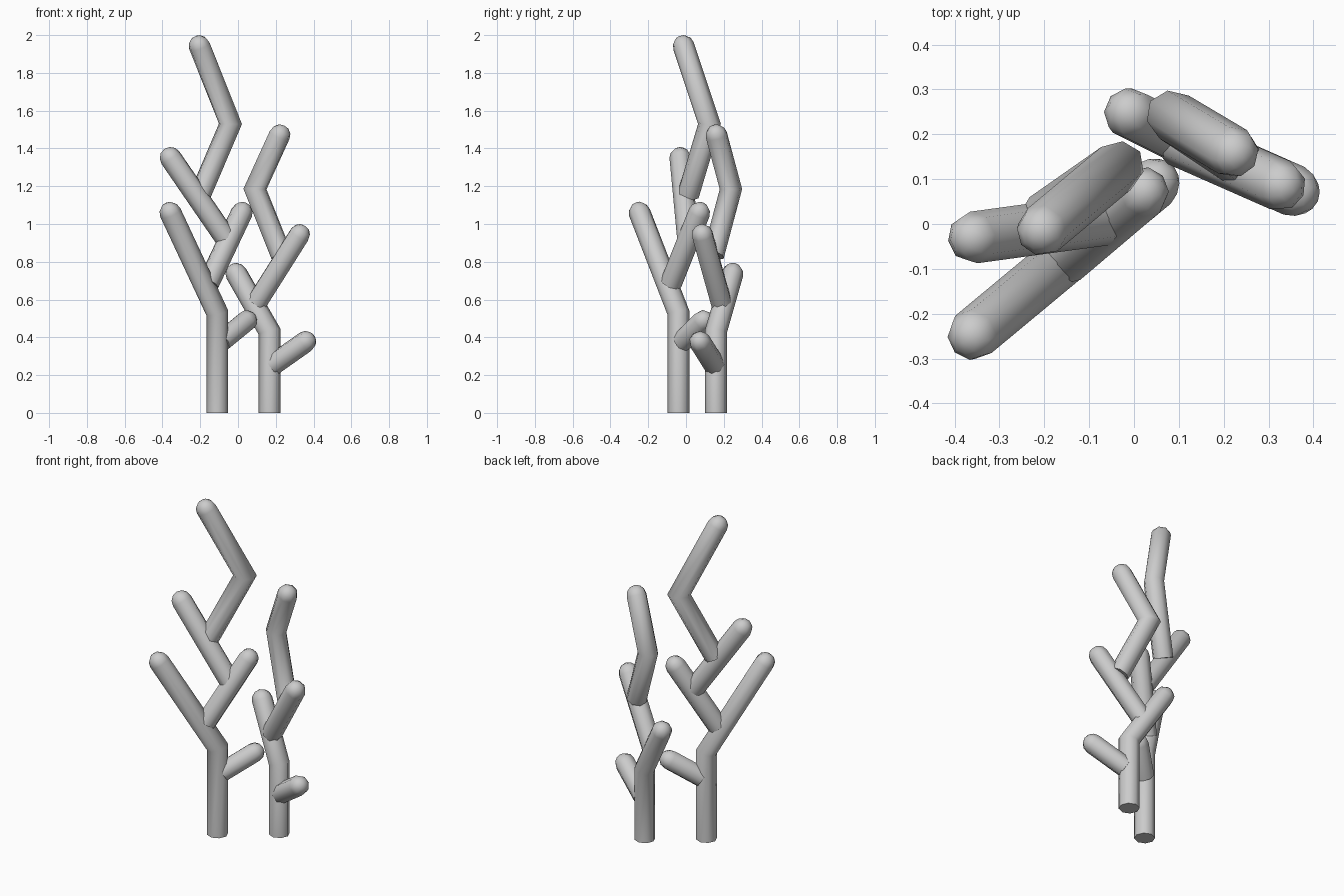
import bpy, bmesh, math
from mathutils import Vector

if "Cube" in bpy.data.objects:
    bpy.data.objects.remove(bpy.data.objects["Cube"])

R, SIDES = 0.058, 8


def tube(name, *path):
    """Round-tipped tube along a path, flat at the start, mitred at bends."""
    pts = [Vector(p) for p in path]
    dirs = [(b - a).normalized() for a, b in zip(pts, pts[1:])]
    q = dirs[0].to_track_quat('Z', 'Y')
    ring = [pts[0] + q @ Vector((R * math.cos(t), R * math.sin(t), 0))
            for t in (2 * math.pi * i / SIDES for i in range(SIDES))]
    rings = [ring]
    for i, d in enumerate(dirs):
        nxt = dirs[i + 1] if i + 1 < len(dirs) else d
        n = (d + nxt).normalized()
        ring = [v + d * ((pts[i + 1] - v).dot(n) / d.dot(n)) for v in ring]
        rings.append(ring)
    # rounded tip
    tip, d = pts[-1], dirs[-1]
    for a in (math.radians(30), math.radians(60)):
        rings.append([tip + (v - tip) * math.cos(a) + d * R * math.sin(a) for v in ring])

    bm = bmesh.new()
    loops = [[bm.verts.new(v) for v in r] for r in rings]
    pole = bm.verts.new(tip + d * R)
    bm.faces.new(loops[0][::-1])
    for i in range(SIDES):
        j = (i + 1) % SIDES
        for lo, hi in zip(loops, loops[1:]):
            bm.faces.new((lo[i], lo[j], hi[j], hi[i]))
        bm.faces.new((loops[-1][i], loops[-1][j], pole))
    bmesh.ops.recalc_face_normals(bm, faces=bm.faces)
    me = bpy.data.meshes.new(name)
    bm.to_mesh(me)
    bm.free()
    ob = bpy.data.objects.new(name, me)
    bpy.context.collection.objects.link(ob)
    bpy.ops.object.select_all(action='DESELECT')
    ob.select_set(True)
    bpy.context.view_layer.objects.active = ob
    bpy.ops.object.shade_smooth_by_angle(angle=math.radians(50))


# taller stem on the left
tube("left_trunk", (-.11, -.04, 0), (-.11, -.04, .53), (-.358, -.246, 1.06))
tube("left_twig", (-.088, -.02, .378), (.045, .09, .487))
tube("left_lower_branch", (-.157, -.08, .685), (.02, .07, 1.06))
tube("left_middle_branch", (-.065, .01, .925), (-.357, -.03, 1.35))
tube("left_top_branch", (-.2, .012, 1.155), (-.04, .124, 1.53), (-.204, -.013, 1.942))

# shorter stem on the right
tube("right_trunk", (.167, .158, 0), (.167, .158, .43), (-.009, .246, .737))
tube("right_twig", (.185, .15, .255), (.357, .074, .376))
tube("right_lower_branch", (.098, .187, .583), (.325, .087, .942))
tube("right_top_branch", (.23, .145, .835), (.09, .238, 1.185), (.22, .161, 1.47))
